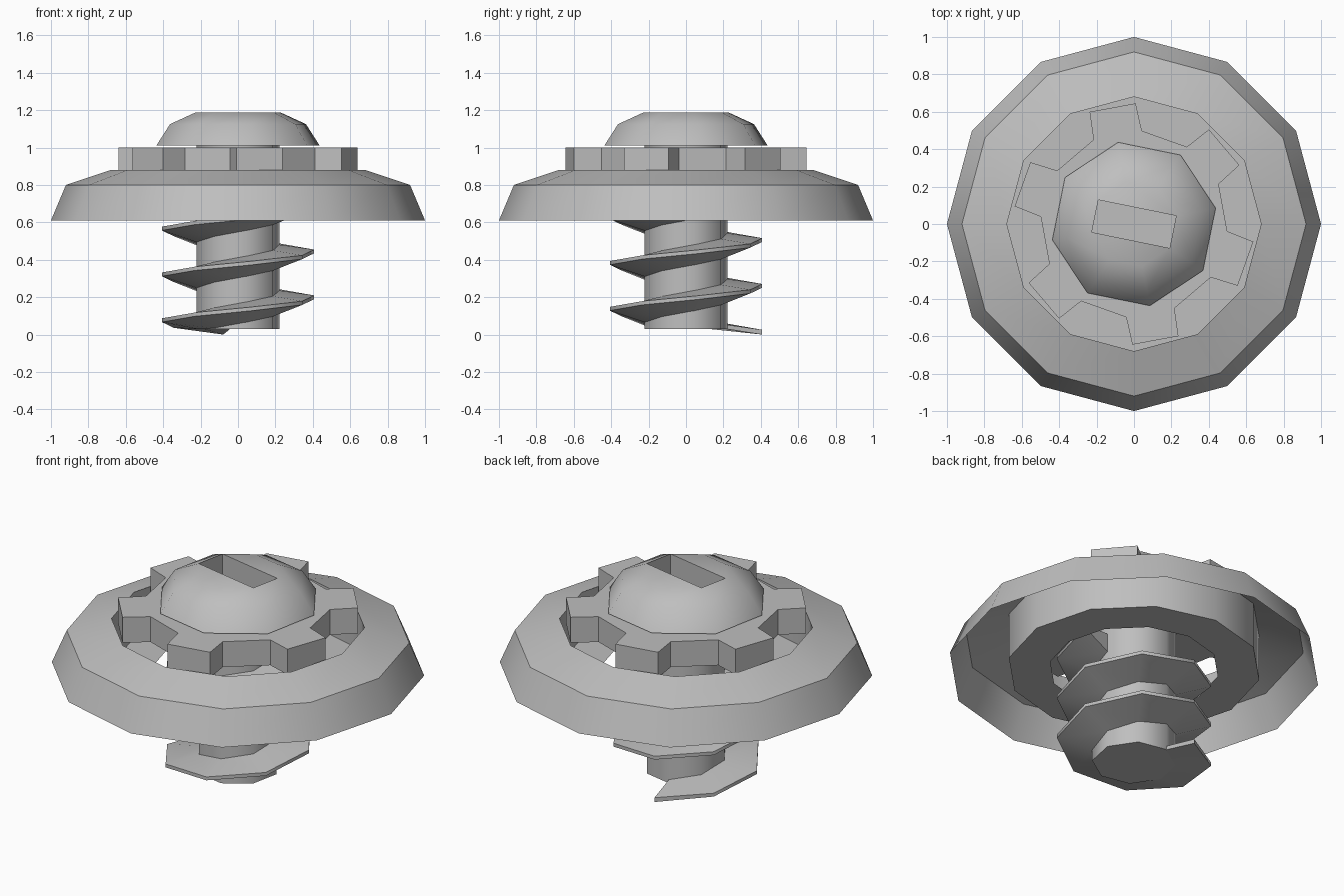
import bpy, bmesh, math

cube = bpy.data.objects.get("Cube")
if cube:
    bpy.data.objects.remove(cube, do_unlink=True)

# Single metal colour
GREY = (0.52, 0.52, 0.52, 1.0)
metal = bpy.data.materials.new("grey_metal")
metal.use_nodes = True
metal.diffuse_color = GREY
metal.node_tree.nodes["Principled BSDF"].inputs["Base Color"].default_value = GREY

TWIST = 11  # rotation of the eight-sided parts, in degrees


def polar(r, deg, z):
    a = math.radians(deg)
    return (r * math.cos(a), r * math.sin(a), z)


def finish(bm, name, angle=None, recalc=True):
    """Turn a bmesh into an object, optionally smooth below an angle."""
    if recalc:
        bmesh.ops.recalc_face_normals(bm, faces=bm.faces)
    mesh = bpy.data.meshes.new(name)
    bm.to_mesh(mesh)
    bm.free()
    mesh.materials.append(metal)
    obj = bpy.data.objects.new(name, mesh)
    bpy.context.collection.objects.link(obj)
    if angle:
        bpy.ops.object.select_all(action="DESELECT")
        obj.select_set(True)
        bpy.context.view_layer.objects.active = obj
        bpy.ops.object.shade_smooth_by_angle(angle=math.radians(angle))
    return obj


def lathe(bm, profile, sides, start=0):
    """Spin (radius, z) points into rings of quads; returns the rings."""
    rings = [[bm.verts.new(polar(r, start + 360 * i / sides, z)) for i in range(sides)]
             for r, z in profile]
    for a, b in zip(rings, rings[1:]):
        for i in range(sides):
            j = (i + 1) % sides
            bm.faces.new((a[i], a[j], b[j], b[i]))
    return rings


# Dished washer: open shell with a central well and a hole in its floor
bm = bmesh.new()
lathe(bm, [(1.0, 0.61), (0.92, 0.80), (0.68, 0.88), (0.68, 0.61), (0.455, 0.61)], 12)
finish(bm, "dished_washer", 40, recalc=False)

# Six-toothed gear plate
bm = bmesh.new()
outline = []
for k in range(6):
    mid = 40.4 + 60 * k
    outline += [(0.50, mid - 15.2), (0.645, mid - 11.2), (0.645, mid + 11.2), (0.50, mid + 15.2)]
low = [bm.verts.new(polar(r, a, 0.85)) for r, a in outline]
high = [bm.verts.new(polar(r, a, 1.0)) for r, a in outline]
bm.faces.new(low[::-1])
bm.faces.new(high)
for i in range(len(low)):
    j = (i + 1) % len(low)
    bm.faces.new((low[i], low[j], high[j], high[i]))
finish(bm, "gear_plate")

# Domed head with a slot running across the flat top
bm = bmesh.new()
rings = lathe(bm, [(0.445, 1.01), (0.37, 1.125), (0.23, 1.188)], 8, TWIST)
bm.faces.new(rings[0][::-1])
t = rings[-1]
bm.faces.new((t[0], t[1], t[2], t[3]))
bm.faces.new((t[4], t[5], t[6], t[7]))
rim = [t[0], t[3], t[4], t[7]]
floor = [bm.verts.new((v.co.x, v.co.y, 1.05)) for v in rim]
bm.faces.new(floor)
for i in range(4):
    j = (i + 1) % 4
    bm.faces.new((rim[i], rim[j], floor[j], floor[i]))
finish(bm, "slotted_head", 50)

# Shaft
SHAFT_R, SHAFT_Z = 0.225, 0.03
bm = bmesh.new()
rings = lathe(bm, [(SHAFT_R, SHAFT_Z), (SHAFT_R, 1.02)], 8, TWIST)
bm.faces.new(rings[0][::-1])
bm.faces.new(rings[1])
finish(bm, "shaft", 50)

# Screw thread: tapered section swept up a helix, flush with the shaft end
bm = bmesh.new()
sections = []
for i in range(23):
    deg = 90 + TWIST + 45 * i
    z = 0.0165 + 0.245 * i / 8
    points = [(SHAFT_R - 0.005, z + 0.036), (0.415, z + 0.009),
              (0.415, z - 0.0165 if i == 0 else z - 0.011),
              (SHAFT_R - 0.005, max(SHAFT_Z, z - 0.075))]
    sections.append([bm.verts.new(polar(r, deg, h)) for r, h in points])
for a, b in zip(sections, sections[1:]):
    for k in range(4):
        m = (k + 1) % 4
        bm.faces.new((a[k], a[m], b[m], b[k]))
bm.faces.new(sections[0])
bm.faces.new(sections[-1][::-1])
finish(bm, "screw_thread", 50)
